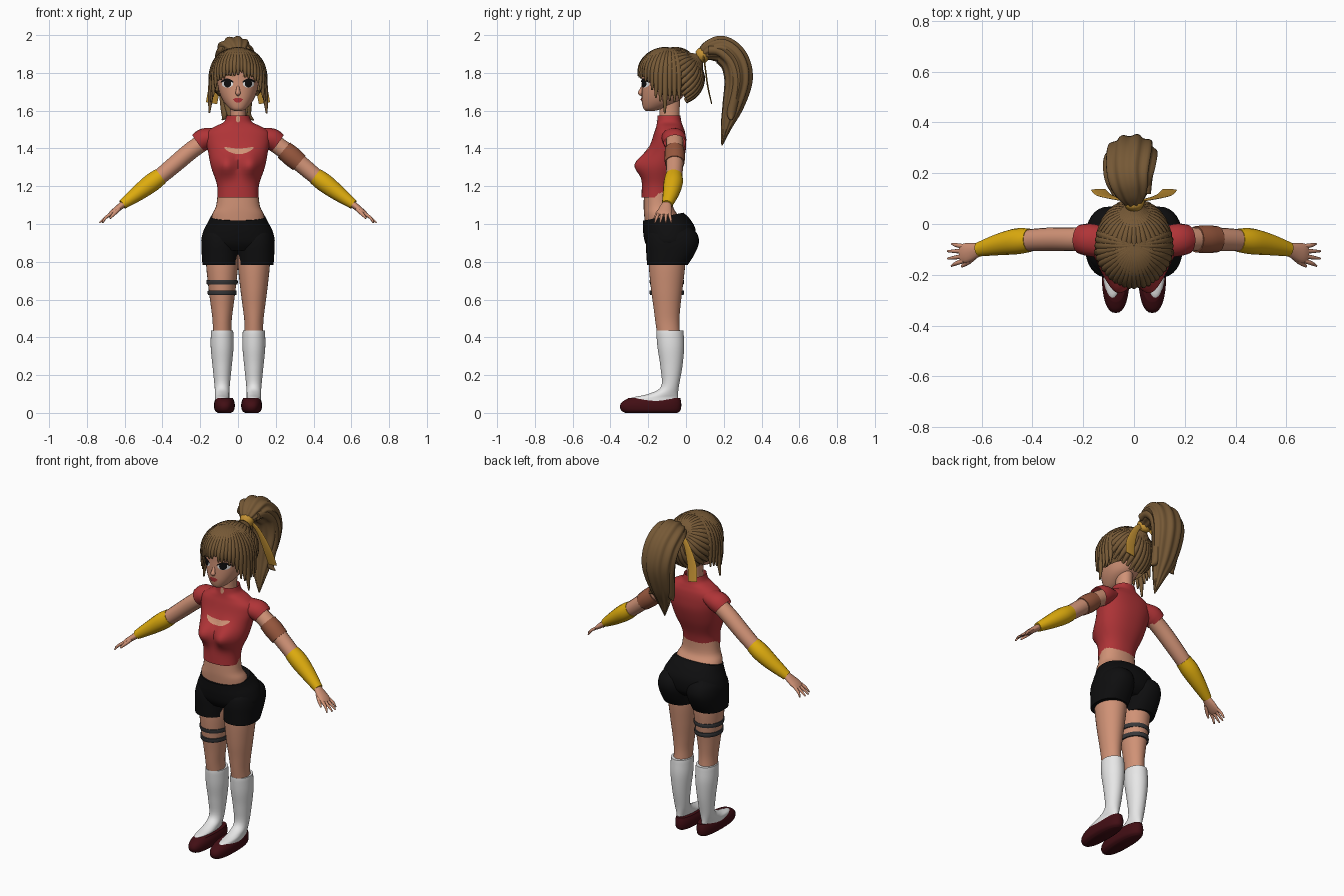
import bpy, bmesh, math, random
from mathutils import Vector
from mathutils.bvhtree import BVHTree

random.seed(4)
if "Cube" in bpy.data.objects:
    bpy.data.objects.remove(bpy.data.objects["Cube"])
made = []


def material(name, r, g, b):
    lin = [((c / 255 + 0.055) / 1.055) ** 2.4 if c > 10 else c / 3300 for c in (r, g, b)]
    mat = bpy.data.materials.new(name)
    mat.use_nodes = True
    mat.diffuse_color = (*lin, 1)
    mat.node_tree.nodes["Principled BSDF"].inputs["Base Color"].default_value = (*lin, 1)
    return mat


skin = material("skin", 208, 146, 118)
red = material("shirt red", 176, 52, 55)
yellow = material("bracer yellow", 222, 172, 14)
black = material("black", 14, 14, 15)
white = material("sock white", 236, 236, 236)
maroon = material("shoe maroon", 66, 14, 20)
brown = material("hair brown", 118, 89, 54)
gold = material("ribbon gold", 196, 146, 52)
leather = material("leather brown", 152, 88, 62)
grey = material("strap grey", 56, 56, 58)


def finish(name, bm, mat):
    mesh = bpy.data.meshes.new(name)
    bm.to_mesh(mesh)
    bm.free()
    mesh.materials.append(mat)
    obj = bpy.data.objects.new(name, mesh)
    bpy.context.collection.objects.link(obj)
    made.append(obj)
    return obj


def resample(rows, steps):
    """Smooth curve through rows of numbers."""
    out = []
    for i in range(len(rows) - 1):
        quad = [rows[min(max(j, 0), len(rows) - 1)] for j in range(i - 1, i + 3)]
        for k in range(steps):
            t = k / steps
            out.append([b + 0.5 * t * (c - a + t * (2 * a - 5 * b + 4 * c - d + t * (3 * (b - c) + d - a)))
                        for a, b, c, d in zip(*quad)])
    return out + [list(rows[-1])]


def bridge(name, rings, mat, cap=True):
    bm = bmesh.new()
    loops = [[bm.verts.new(p) for p in ring] for ring in rings]
    n = len(loops[0])
    for low, high in zip(loops, loops[1:]):
        for i in range(n):
            j = (i + 1) % n
            bm.faces.new((low[i], low[j], high[j], high[i]))
    if cap:
        bm.faces.new(loops[0][::-1])
        bm.faces.new(loops[-1])
    bmesh.ops.recalc_face_normals(bm, faces=bm.faces)
    return finish(name, bm, mat)


def loft(name, rows, mat, x=0, power=2.0, cap=True, shape=None, n=32, steps=5):
    """Stack of level rings; each row is height, half width, front y, back y."""
    rings = []
    for z, w, front, back in resample(rows, steps):
        ring = []
        for i in range(n):
            c, s = math.cos(math.tau * i / n), math.sin(math.tau * i / n)
            c, s = (math.copysign(abs(v) ** (2 / power), v) for v in (c, s))
            p = Vector((x + w * c, (front + back) / 2 + s * (back - front) / 2, z))
            if shape:
                shape(p)
            ring.append(p)
        rings.append(ring)
    return bridge(name, rings, mat, cap)


def tube(name, rows, mat, ref=(0, 1, 0), side=1, n=16, steps=4, lobes=0, cap=True):
    """Sweep; each row is x, y, z, radius along ref, radius across it."""
    rows = resample([(r[0] * side, *r[1:]) for r in rows], steps)
    pts = [Vector(r[:3]) for r in rows]
    u, rings = Vector(ref), []
    for i, p in enumerate(pts):
        t = (pts[min(i + 1, len(pts) - 1)] - pts[max(i - 1, 0)]).normalized()
        u = (u - t * u.dot(t)).normalized()
        v = t.cross(u)
        ring = []
        for k in range(n):
            a = math.tau * k / n
            g = 1 + 0.07 * math.cos(lobes * a) if lobes else 1
            ring.append(p + u * rows[i][3] * g * math.cos(a) + v * rows[i][4] * g * math.sin(a))
        rings.append(ring)
    return bridge(name, rings, mat, cap)


def plate(name, target, mat, x, z, w, h, bend=0.0, lift=0.003):
    """Thin painted patch laid on the front of a part."""
    tree = BVHTree.FromObject(target, bpy.context.evaluated_depsgraph_get())
    bm = bmesh.new()

    def lay(px, pz):
        hit = tree.ray_cast(Vector((px, -1, pz)), Vector((0, 1, 0)))[0]
        return bm.verts.new((px, (hit.y if hit else -0.2) - lift, pz))

    n, rings = 24, []
    for r in (0.25, 0.5, 0.75, 1):
        rings.append([])
        for i in range(n):
            dx = w * r * math.cos(math.tau * i / n)
            rings[-1].append(lay(x + dx, z + h * r * math.sin(math.tau * i / n) + bend * dx * dx))
    bm.faces.new(rings[0])
    for a, b in zip(rings, rings[1:]):
        for i in range(n):
            bm.faces.new((a[i], b[i], b[(i + 1) % n], a[(i + 1) % n]))
    bm.normal_update()
    if sum(f.normal.y for f in bm.faces) > 0:
        bmesh.ops.reverse_faces(bm, faces=bm.faces)
    return finish(name, bm, mat)


# Head, neck and face
head = loft("head", [(1.598, .018, -.212, -.17), (1.612, .045, -.226, -.12), (1.65, .078, -.234, -.04),
                     (1.7, .1, -.235, 0), (1.76, .112, -.234, .04), (1.82, .115, -.232, .05),
                     (1.88, .09, -.2, .03), (1.91, .03, -.13, -.04)], skin, power=2.2)
loft("neck", [(1.48, .055, -.14, -.03), (1.56, .042, -.14, -.035), (1.68, .046, -.14, -.03)], skin)
tube("nose", [(0, -.226, 1.735, .006, .006), (0, -.238, 1.705, .011, .011),
              (0, -.242, 1.692, .014, .012), (0, -.232, 1.68, .006, .004)], skin, ref=(1, 0, 0))
plate("upper_lip", head, red, 0, 1.661, .027, .007, -4)
plate("lower_lip", head, red, 0, 1.652, .022, .009, 6, .005)
for s, label in ((1, "left"), (-1, "right")):
    plate(label + "_eye_white", head, white, s * .056, 1.742, .03, .02)
    plate(label + "_iris", head, black, s * .055, 1.744, .019, .021, 0, .005)
    plate(label + "_lashes", head, black, s * .058, 1.763, .035, .007, -11, .007)
    plate(label + "_brow", head, brown, s * .056, 1.79, .032, .005, -8, .004)

# Hair cap with the face opening removed
centre, size = Vector((0, -.085, 1.775)), Vector((.138, .168, .15))


def on_skull(d):
    return centre + Vector([a * b for a, b in zip(d, size)])


bm = bmesh.new()
bmesh.ops.create_uvsphere(bm, u_segments=40, v_segments=28, radius=1)
gone = [f for f in bm.faces for c in [f.calc_center_median()]
        if c.z < -.6 or (c.y < -.25 and c.z < .28)]
bmesh.ops.delete(bm, geom=gone, context="FACES")
for v in bm.verts:
    v.co = on_skull(v.co)
finish("hair_cap", bm, brown)

# Strands combed back to the tie
tie = Vector((0, .77, .64)).normalized()
up = Vector((0, -.64, .77)).normalized()
count = 32
for i in range(count):
    phi = math.tau * i / count
    out = up * math.cos(phi) + Vector((math.sin(phi), 0, 0))
    out.normalize()
    reach = math.radians(97 - 44 * max(0, math.cos(phi)) ** 2 + random.uniform(-3, 3))
    rows = [(0, .085, 1.895, .008, .008)]
    for t in (.2, .4, .6, .8, 1):
        r = .018 * math.sin(math.pi * (.15 + .75 * t)) ** .6
        rows.append((*on_skull(tie * math.cos(reach * t) + out * math.sin(reach * t)), r, r))
    tube("combed_strand", rows, brown, ref=tie.cross(out), n=8, steps=3)

# Fringe and side locks fanning from the crown
for i in range(27):
    deg = -106 + 212 * i / 26
    a, wide = math.radians(deg), abs(deg)
    end = 1.8 - .05 * (wide / 50) ** 2 if wide < 50 else 1.75 - .0048 * (wide - 50)
    if wide > 88:
        end = 1.66
    drop = (end + random.uniform(-.02, .01) - centre.z) / size.z
    total = math.acos(drop) if drop > 0 else math.pi / 2 - drop
    rows = []
    for t in (0, .2, .4, .6, .8, 1):
        th = total * t
        past = max(0, th - math.pi / 2)
        s, h = (1 + .09 * past, -past) if past else (math.sin(th), math.cos(th))
        r = .019 * math.sin(math.pi * (.12 + .85 * t)) ** .6
        rows.append((*on_skull((math.sin(a) * s, -math.cos(a) * s, h)), r, r))
    tube("fringe_strand", rows, brown, ref=(math.cos(a), math.sin(a), 0), n=8, steps=3)

# Ponytail, tie and ribbon tails
tail = [(0, .08, 1.895, .03, .03), (-.01, .13, 1.92, .07, .055), (-.02, .19, 1.922, .092, .07),
        (-.015, .255, 1.865, .1, .073), (-.01, .278, 1.765, .095, .072),
        (-.01, .25, 1.63, .075, .055), (0, .215, 1.52, .04, .03), (.01, .19, 1.415, .003, .003)]
tube("ponytail", tail, brown, ref=(1, 0, 0), n=60, lobes=10, steps=6)
for s in (1, -1):
    tube("ponytail_lock", [(x + s * w * .75, y - .01, z - .01 * k, .024, .024) for k, (x, y, z, w, d)
                           in enumerate(tail[1:6])] + [(s * .085, .24, 1.55, .002, .002)], brown, ref=(1, 0, 0))
    tube("ribbon_tail", [(.01, .09, 1.9, .012, .004), (.07, .1, 1.84, .018, .004),
                         (.12, .115, 1.73, .03, .004), (.14, .135, 1.64, .03, .003)], gold, ref=(1, 0, 0), side=s)
tube("hair_tie", [(0, .066, 1.882, .032, .032), (0, .085, 1.893, .042, .042), (0, .104, 1.904, .034, .034)],
     gold, ref=(1, 0, 0))


# Shirt with bust, collar and chest opening
def bust(p):
    if p.y < -.1:
        p.y -= .058 * math.exp(-((abs(p.x) - .065) / .055) ** 2 - ((p.z - 1.315) / .06) ** 2)


shirt = loft("shirt", [(1.14, .108, -.235, -.075), (1.21, .112, -.233, -.06), (1.3, .142, -.225, -.025),
                       (1.38, .158, -.203, -.003), (1.44, .17, -.182, 0), (1.485, .165, -.168, -.005),
                       (1.515, .125, -.158, -.015), (1.54, .075, -.153, -.024), (1.575, .06, -.15, -.03)],
             red, power=2.25, cap=False, shape=bust, n=56)
plate("chest_opening", shirt, skin, .005, 1.385, .078, .015, 3.2)
plate("collar_notch", shirt, skin, 0, 1.556, .012, .018)

# Waist and shorts
loft("waist", [(.98, .15, -.215, 0), (1.05, .137, -.222, -.045), (1.1, .115, -.224, -.07),
               (1.2, .105, -.222, -.07)], skin, power=2.2)


def low_front(p):
    p.z += .2 * (p.y + .09) * min(1, max(0, (p.z - .9) / .14))


loft("shorts_hips", [(.86, .15, -.19, .01), (.9, .193, -.216, .045), (.96, .184, -.226, .05),
                     (1.01, .16, -.228, .02), (1.045, .145, -.228, -.015)], black, power=2.2, shape=low_front)

for s, label in ((1, "left"), (-1, "right")):
    # Shorts leg, leg, sock and shoe
    x = s * .096
    loft(label + "_shorts_leg", [(.782, .092, -.206, .008), (.84, .096, -.21, .045), (.9, .097, -.212, .068),
                                 (.95, .085, -.2, .058), (.985, .05, -.16, .02)], black, x, power=2.3)
    x = s * .084
    loft(label + "_leg", [(.4, .05, -.15, -.03), (.48, .05, -.162, -.035), (.56, .059, -.172, -.03),
                          (.66, .072, -.186, -.018), (.79, .085, -.197, -.004), (.87, .08, -.19, -.01)], skin, x)
    loft(label + "_sock", [(.055, .04, -.295, -.045), (.08, .038, -.288, -.042), (.1, .038, -.2, -.042),
                           (.14, .04, -.132, -.038), (.24, .05, -.135, -.02), (.34, .06, -.15, -.01),
                           (.41, .06, -.156, -.012), (.435, .058, -.156, -.014)], white, x)
    loft(label + "_shoe", [(0, .035, -.32, -.045), (.012, .05, -.342, -.03), (.035, .055, -.35, -.025),
                           (.058, .053, -.338, -.026), (.078, .045, -.305, -.03)], maroon, s * .072, power=2.4)

    # Sleeve, arm and bracer
    tube(label + "_sleeve", [(.08, -.075, 1.475, .05, .035), (.14, -.068, 1.46, .062, .05),
                             (.18, -.062, 1.448, .064, .058), (.21, -.06, 1.428, .058, .054)], red, side=s, cap=False)
    tube(label + "_arm", [(.15, -.06, 1.455, .045, .045), (.24, -.06, 1.395, .047, .046),
                          (.33, -.06, 1.32, .046, .045), (.42, -.065, 1.245, .043, .042),
                          (.52, -.078, 1.17, .038, .036), (.61, -.1, 1.105, .024, .021)], skin, side=s)
    tube(label + "_bracer", [(.41, -.064, 1.253, .046, .045), (.46, -.068, 1.216, .051, .049),
                             (.53, -.08, 1.163, .043, .041), (.612, -.1, 1.103, .028, .026)], yellow, side=s)

    # Hand, fingers and thumb
    tube(label + "_palm", [(.6, -.1, 1.112, .022, .019), (.635, -.108, 1.083, .034, .017),
                           (.665, -.115, 1.06, .039, .014), (.684, -.117, 1.045, .034, .009)], skin, side=s)
    for k, tip in enumerate((.716, .733, .733, .718)):
        y = -.088 - .019 * k
        tip_y = y - .01 * (k - 1)
        tube(label + "_finger", [(.67, y, 1.056, .009, .009), (.7, (y + tip_y) / 2, 1.034, .008, .008),
                                 (tip, tip_y, 1.007, .004, .004)], skin, side=s, n=10)
    tube(label + "_thumb", [(.63, -.13, 1.08, .012, .011), (.655, -.152, 1.055, .01, .01),
                            (.678, -.167, 1.03, .005, .005)], skin, side=s, n=10)

# Upper arm band on the left, thigh straps on the right
tube("arm_band", [(.243, -.06, 1.392, .052, .051), (.285, -.06, 1.357, .055, .054),
                  (.325, -.06, 1.323, .052, .05)], leather)
for z, w in ((.635, .075), (.692, .081)):
    loft("thigh_strap", [(z - .012, w, -.19, -.013), (z, w + .002, -.193, -.01), (z + .012, w + .001, -.194, -.011)],
         grey, -.084)

bpy.ops.object.select_all(action="DESELECT")
for obj in made:
    obj.select_set(True)
bpy.context.view_layer.objects.active = made[0]
bpy.ops.object.shade_smooth_by_angle(angle=0.9)
